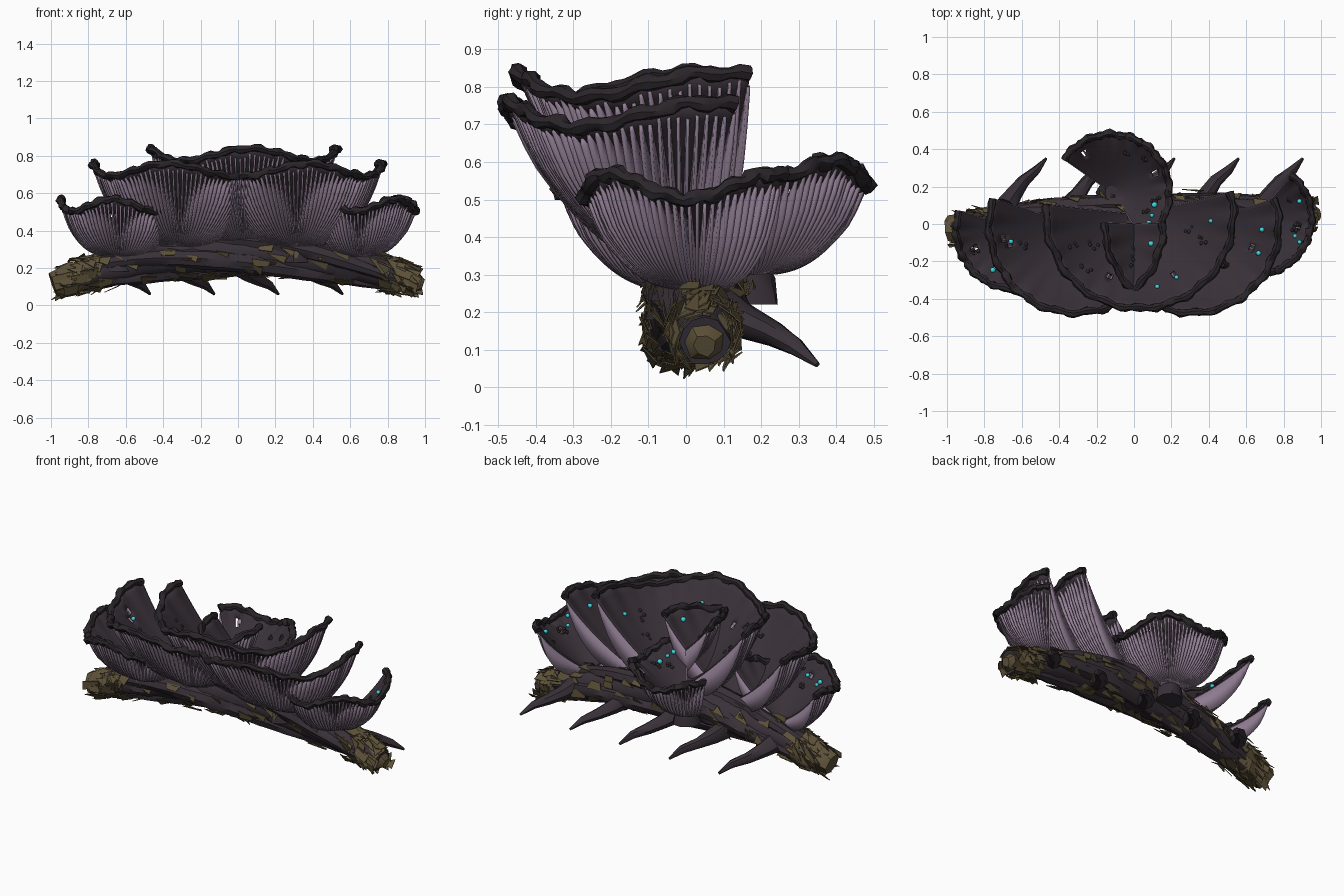
import bpy, bmesh, math, random
from mathutils import Vector

random.seed(7)
if "Cube" in bpy.data.objects:
    bpy.data.objects.remove(bpy.data.objects["Cube"])


def material(name, rgb):
    m = bpy.data.materials.new(name)
    m.use_nodes = True
    m.diffuse_color = (*rgb, 1)
    m.node_tree.nodes["Principled BSDF"].inputs["Base Color"].default_value = (*rgb, 1)
    return m


FLESH = material("dark plum flesh", (0.04, 0.03, 0.039))
RIM = material("blackish rim", (0.024, 0.019, 0.023))
GILL = material("lavender gill", (0.3, 0.22, 0.31))
BARK = material("olive bark", (0.11, 0.083, 0.04))
TEAL = material("teal glow", (0.05, 0.7, 0.78))


def finish(bm, name, mat, smooth=True):
    me = bpy.data.meshes.new(name)
    bm.to_mesh(me)
    bm.free()
    me.materials.append(mat)
    ob = bpy.data.objects.new(name, me)
    bpy.context.collection.objects.link(ob)
    if smooth:
        bpy.ops.object.select_all(action='DESELECT')
        ob.select_set(True)
        bpy.context.view_layer.objects.active = ob
        bpy.ops.object.shade_smooth_by_angle(angle=math.radians(40))
    return ob


def thicken(ob, amount):
    mod = ob.modifiers.new("thickness", 'SOLIDIFY')
    mod.thickness = amount
    mod.offset = 0


def tube(name, points, radii, mat, sides=8, rough=0.0):
    """Capped tube through the points with a radius for each point."""
    pts = [Vector(p) for p in points]
    bm = bmesh.new()
    rings = []
    for i, p in enumerate(pts):
        t = (pts[min(i + 1, len(pts) - 1)] - pts[max(i - 1, 0)]).normalized()
        ref = Vector((0, 1, 0)) if abs(t.z) > 0.9 else Vector((0, 0, 1))
        a = t.cross(ref).normalized()
        b = a.cross(t)
        ring = []
        for k in range(sides):
            w = math.tau * k / sides
            r = radii[i] * (1 + random.uniform(-rough, rough))
            ring.append(bm.verts.new(p + (a * math.cos(w) + b * math.sin(w)) * r))
        rings.append(ring)
    for r0, r1 in zip(rings, rings[1:]):
        for k in range(sides):
            n = (k + 1) % sides
            bm.faces.new((r0[k], r0[n], r1[n], r1[k]))
    bm.faces.new(rings[0])
    bm.faces.new(rings[-1])
    bmesh.ops.recalc_face_normals(bm, faces=bm.faces)
    return finish(bm, name, mat)


def blobs(name, places, size, mat):
    bm = bmesh.new()
    for p in places:
        new = bmesh.ops.create_icosphere(bm, subdivisions=2, radius=size * random.uniform(0.8, 1.2))
        bmesh.ops.translate(bm, verts=new["verts"], vec=p)
    return finish(bm, name, mat)


def fan(name, apex, radius, rim_z, facing, bulge, gills):
    """Half-cone cap: dark top sheet, thin bulging gills, rolled rim, specks and stem."""
    apex = Vector(apex)
    height = rim_z - apex.z
    half = math.radians(100)

    def at(phi, s, lift=0.0):
        r = radius * s * (1 + 0.012 * math.sin(phi * 17) * s ** 4)
        z = (height * s ** 1.25 + 0.033 * math.cos(4 * phi) * s ** 5
             + 0.006 * math.sin(23 * phi) * s ** 6)
        a = math.radians(facing) + phi
        return apex + Vector((r * math.cos(a), r * math.sin(a), z + lift))

    def depth(phi, s, tip):
        e = bulge + 1.0 * math.sin(phi) ** 2
        return height * (s ** 1.25 - s ** e) + 0.028 * min(1, (tip - s) / 0.1)

    def spot(low, high):
        return random.uniform(-0.85, 0.85) * half, random.uniform(low, high)

    # top sheet with a couple of small holes
    holes = [at(*spot(0.7, 0.88)) for _ in range(2)]
    nu, nv = 110, 16
    bm = bmesh.new()
    rows = [[bm.verts.new(at((2 * i / nu - 1) * half, 0.06 + 0.94 * j / nv))
             for j in range(nv + 1)] for i in range(nu + 1)]
    for i in range(nu):
        for j in range(nv):
            quad = (rows[i][j], rows[i + 1][j], rows[i + 1][j + 1], rows[i][j + 1])
            mid = sum((v.co for v in quad), Vector()) / 4
            if all((mid - h).length > 0.02 for h in holes):
                bm.faces.new(quad)
    thicken(finish(bm, name + "_top", FLESH), 0.01)

    # radial gill blades hanging below the sheet
    bm = bmesh.new()
    for i in range(gills + 1):
        phi = (2 * i / gills - 1) * half
        tip = random.uniform(0.95, 0.99)
        prev = None
        for j in range(15):
            s = 0.08 + (tip - 0.08) * j / 14
            pair = (bm.verts.new(at(phi, s, -0.003)),
                    bm.verts.new(at(phi, s, -0.004 - depth(phi, s, tip))))
            if prev:
                bm.faces.new((prev[0], prev[1], pair[1], pair[0]))
            prev = pair
    thicken(finish(bm, name + "_gills", GILL), 0.009)

    steps = 64
    edge = [at((2 * i / steps - 1) * half, 1.0, 0.006) for i in range(steps + 1)]
    tube(name + "_rim", edge, [0.02 + 0.004 * math.sin(i * 1.9) for i in range(steps + 1)],
         RIM, 7, 0.15)
    # warts in loose clusters and a few glowing specks
    warts = []
    for _ in range(5):
        phi, s = spot(0.45, 0.85)
        warts += [at(phi + random.uniform(-0.08, 0.08), s + random.uniform(-0.05, 0.05), 0.006)
                  for _ in range(4)]
    blobs(name + "_warts", warts, 0.01, RIM)
    blobs(name + "_glow_specks", [at(*spot(0.72, 0.9), 0.014) for _ in range(3)], 0.014, TEAL)
    tube(name + "_stem", [apex + Vector((0, 0, h)) for h in (-0.11, -0.04, 0.02)],
         [0.08, 0.065, radius * 0.12], FLESH, 9, 0.1)


# Fans along the front, plus one on the back
fan("centre_fan", (0.03, 0.05, 0.35), 0.5, 0.8, -86, 1.8, 64)
for side, label in ((1, "left"), (-1, "right")):
    fan(label + "_middle_fan", (side * 0.31, -0.01, 0.34), 0.465, 0.72, -90 + side * 8, 1.9, 62)
fan("left_outer_fan", (0.65, 0.03, 0.29), 0.3, 0.53, -50, 2.3, 48)
fan("right_outer_fan", (-0.63, -0.03, 0.29), 0.32, 0.53, -98, 2.3, 48)
fan("back_fan", (-0.12, 0.17, 0.33), 0.31, 0.565, 45, 2.3, 48)


# Arched branch
def spine(x):
    return Vector((x, 0.01 + 0.04 * x + 0.02 * (1 - x * x), 0.282 - 0.175 * x * x))


def girth(x):
    return 0.108 - 0.046 * x * x


xs = [-0.96 + 1.92 * i / 32 for i in range(33)]
tube("branch", [spine(x) for x in xs], [girth(x) for x in xs], FLESH, 12, 0.08)

# Strands winding along the branch
for k in range(4):
    path, sizes = [], []
    for x in xs[2:-2]:
        w = k * math.tau / 4 + 0.6 + 1.5 * x
        path.append(spine(x) + Vector((0, math.cos(w), math.sin(w))) * girth(x) * 0.8)
        sizes.append(0.056 * (1 - 0.75 * x * x))
    tube(f"branch_strand_{k + 1}", path, sizes, FLESH, 8, 0.06)

# Loose bark plates, thickest at the two ends
bm = bmesh.new()
for i in range(300):
    if i % 2:
        x = random.uniform(-0.95, 0.95)
    else:
        x = random.choice((-1, 1)) * random.uniform(0.76, 0.95)
    w = random.uniform(0, math.tau)
    out = Vector((0, math.cos(w), math.sin(w)))
    around = Vector((0, -math.sin(w), math.cos(w)))
    along = Vector((1, 0, -0.35 * x)).normalized()
    mid = spine(x) + out * (girth(x) * random.uniform(1.08, 1.28))
    length, width = random.uniform(0.03, 0.06), random.uniform(0.018, 0.038)
    corners = []
    for a, b in ((-1, -1), (1, -0.6), (0.7, 1), (-0.8, 0.7))[:random.choice((3, 3, 4))]:
        p = mid + along * a * length + around * b * width + out * random.uniform(-0.018, 0.018)
        p.x = max(-1, min(0.99, p.x))
        p.z = max(0, p.z)
        corners.append(bm.verts.new(p))
    bm.faces.new(corners)
thicken(finish(bm, "bark_plates", BARK, False), 0.004)

# Bark sleeves: blocky on one end, tapering on the other
for label, ends, radii in (
        ("right_bark_end", (-0.82, -0.88, -0.94, -0.99), (0.074, 0.084, 0.08, 0.07)),
        ("left_bark_end", (0.86, 0.91, 0.95, 0.99), (0.066, 0.074, 0.062, 0.03))):
    tube(label, [spine(x) for x in ends], radii, BARK, 7, 0.14)

# Thorns at the back
for k in range(5):
    base = Vector((-0.68 + 0.343 * k, 0.1, 0.21))
    tube(f"thorn_{k + 1}",
         [base + Vector(d) for d in ((0, 0, 0), (0.04, 0.06, -0.035), (0.09, 0.13, -0.065),
                                     (0.16, 0.19, -0.1), (0.21, 0.25, -0.15))],
         [0.058, 0.045, 0.034, 0.024, 0.007], FLESH, 8, 0.08)
